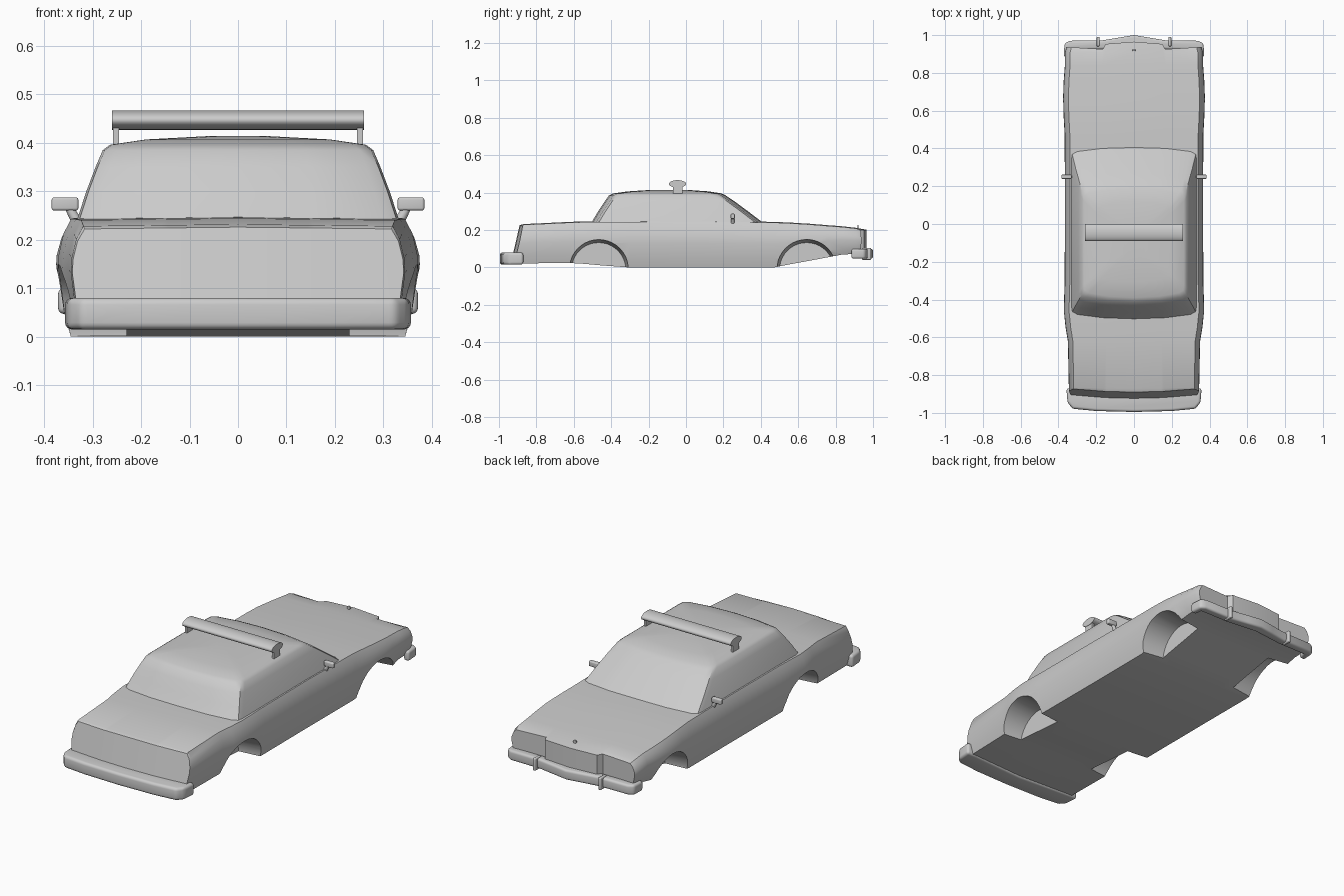
import bpy, bmesh, math
from mathutils import Vector

if "Cube" in bpy.data.objects:
    bpy.data.objects.remove(bpy.data.objects["Cube"], do_unlink=True)

GREY = (0.6, 0.6, 0.6, 1)
paint = bpy.data.materials.new("plain_grey")
paint.use_nodes = True
paint.diffuse_color = GREY
paint.node_tree.nodes["Principled BSDF"].inputs["Base Color"].default_value = GREY


def select(ob):
    bpy.ops.object.select_all(action="DESELECT")
    ob.select_set(True)
    bpy.context.view_layer.objects.active = ob


def finish(name, bm, mirror=False, bevel=0, cutters=(), angle=35):
    bmesh.ops.recalc_face_normals(bm, faces=bm.faces)
    me = bpy.data.meshes.new(name)
    bm.to_mesh(me)
    bm.free()
    ob = bpy.data.objects.new(name, me)
    bpy.context.collection.objects.link(ob)
    me.materials.append(paint)
    if mirror:
        m = ob.modifiers.new("mirror", "MIRROR")
        m.use_clip = True
    if bevel:
        m = ob.modifiers.new("bevel", "BEVEL")
        m.width, m.segments = bevel, 4
    for c in cutters:
        m = ob.modifiers.new("cut", "BOOLEAN")
        m.operation, m.solver, m.object = "DIFFERENCE", "EXACT", c
    select(ob)
    for m in list(ob.modifiers):
        bpy.ops.object.modifier_apply(modifier=m.name)
    bpy.ops.object.shade_smooth_by_angle(angle=math.radians(angle))
    return ob


def loft(bm, rows):
    vs = [[bm.verts.new(p) for p in r] for r in rows]
    for a, b in zip(vs, vs[1:]):
        for i in range(len(a) - 1):
            bm.faces.new((a[i], a[i + 1], b[i + 1], b[i]))
    return vs


def cap(bm, row):
    for k in range(len(row) // 2 - 1):
        bm.faces.new((row[k], row[k + 1], row[-2 - k], row[-1 - k]))


def prism(name, outline, z0, z1, bevel=0):
    bm = bmesh.new()
    f = bm.faces.new([bm.verts.new((x, y, z0)) for x, y in outline])
    r = bmesh.ops.extrude_face_region(bm, geom=[f])
    bmesh.ops.translate(bm, vec=(0, 0, z1 - z0),
                        verts=[v for v in r["geom"] if isinstance(v, bmesh.types.BMVert)])
    return finish(name, bm, bevel=bevel)


def box(name, loc, size, bevel=0):
    x, y, z = loc
    a, b, c = (s / 2 for s in size)
    return prism(name, [(x - a, y - b), (x + a, y - b), (x + a, y + b), (x - a, y + b)],
                 z - c, z + c, bevel)


def rod(name, a, b, r1, r2, segs=12):
    a, b = Vector(a), Vector(b)
    bm = bmesh.new()
    bmesh.ops.create_cone(bm, cap_ends=True, segments=segs, radius1=r1, radius2=r2,
                          depth=(b - a).length)
    bmesh.ops.rotate(bm, verts=bm.verts,
                     matrix=Vector((0, 0, 1)).rotation_difference(b - a).to_matrix())
    bmesh.ops.translate(bm, verts=bm.verts, vec=(a + b) / 2)
    return finish(name, bm)


# Lower body: y, half width, bottom height, top height
stations = [(-.93, .342, .03, .222), (-.87, .345, .022, .228), (-.62, .35, .024, .24),
            (-.55, .362, .02, .242), (-.46, .372, .012, .243), (-.3, .367, 0, .244),
            (.1, .366, 0, .245), (.47, .367, 0, .24), (.56, .372, .018, .236),
            (.66, .376, .036, .23), (.76, .372, .055, .222), (.84, .366, .07, .216),
            (.91, .365, .072, .208), (.95, .358, .075, .198)]
flat = [0, .42, .46, .94]
flank = [(.975, .2), (1, .53), (.995, .68), (.968, .87)]


def section(y, w, zb, zt):
    pts = [(f * w, zb) for f in flat]
    pts += [(f * w, zb + (zt - zb) * h) for f, h in flank]
    pts += [(f * w, zt + .004 * (1 - f)) for f in (.925, .46, .42, 0)]
    out = []
    for x, z in pts:
        yy = y
        if y == stations[0][0]:            # leaning, bowed tail
            yy += .04 * (z - .05) / .175 + .02 * (x / w) ** 2
        if y == stations[-1][0]:           # pointed grille, set-back lamps
            yy = .965 - .08 * x if x < .155 else .925 + .06 * (x - .155)
        out.append((x, yy, z))
    return out


# Wheel wells, tapering inward
wells = [rod("well_cutter", (s * .42, y, -.012), (s * .23, y, -.012), .167, .145, 40)
         for s in (-1, 1) for y in (-.467, .645)]
bm = bmesh.new()
rows = loft(bm, [section(*s) for s in stations])
cap(bm, rows[0])
cap(bm, rows[-1])
finish("lower_body", bm, mirror=True, cutters=wells, angle=32)
for c in wells:
    bpy.data.objects.remove(c, do_unlink=True)

# Cabin: height, windscreen y, rear window y, half width
levels = [(.225, .43, -.518, .337), (.245, .405, -.503, .331), (.3, .332, -.47, .313),
          (.35, .265, -.437, .294), (.385, .213, -.412, .279), (.396, .19, -.39, .264),
          (.407, .12, -.31, .19), (.414, .02, -.2, .06)]


def ring(z, yf, yr, w):
    return [(0, yf, z), (.5 * w, yf - .007, z), (.9 * w, yf - .025, z),
            (.985 * w, yf - .04, z), (w, yf - .07, z), (w, yr + .07, z),
            (.985 * w, yr + .04, z), (.9 * w, yr + .025, z), (.5 * w, yr + .007, z), (0, yr, z)]


bm = bmesh.new()
rows = loft(bm, [ring(*s) for s in levels])
cap(bm, rows[0])
cap(bm, rows[-1])
finish("cabin", bm, mirror=True, angle=32)


def both(half):
    return half + [(-x, y) for x, y in reversed(half) if x]


# Bumpers
prism("rear_bumper", both([(0, -.995), (.2, -.99), (.325, -.978), (.352, -.945), (.358, -.87),
                           (.3, -.87), (0, -.89)]), .015, .08, .014)
outer = [(0, 1.0), (.08, .987), (.17, .972), (.34, .97), (.368, .955), (.372, .885)]
inner = [(.34, .885), (.335, .925), (.17, .925), (0, .945)]
path = outer + inner
prism("front_bumper", path[:-1] + [inner[-1]] + [(-x, y) for x, y in reversed(path[1:-1])],
      .047, .1, .012)

# Light bar: flattened tube on two brackets
bar = rod("roof_light_bar", (-.26, 0, 0), (.26, 0, 0), .02, .02, 28)
for v in bar.data.vertices:
    v.co = (v.co.x, v.co.y * 2.3 - .045, v.co.z + .447)

for side, s in (("left", 1), ("right", -1)):
    box(side + "_bar_bracket", (s * .252, -.045, .413), (.012, .05, .04))
    rod(side + "_mirror_stem", (s * .333, .25, .238), (s * .352, .25, .272), .011, .008)
    box(side + "_mirror", (s * .357, .25, .274), (.055, .022, .027), .005)
    box(side + "_bumper_guard", (s * .19, .965, .073), (.016, .05, .064), .005)

# Hood ornament
rod("hood_ornament_stem", (0, .92, .2), (0, .92, .215), .004, .003)
rod("hood_ornament", (0, .917, .219), (0, .923, .219), .009, .009, 16)
